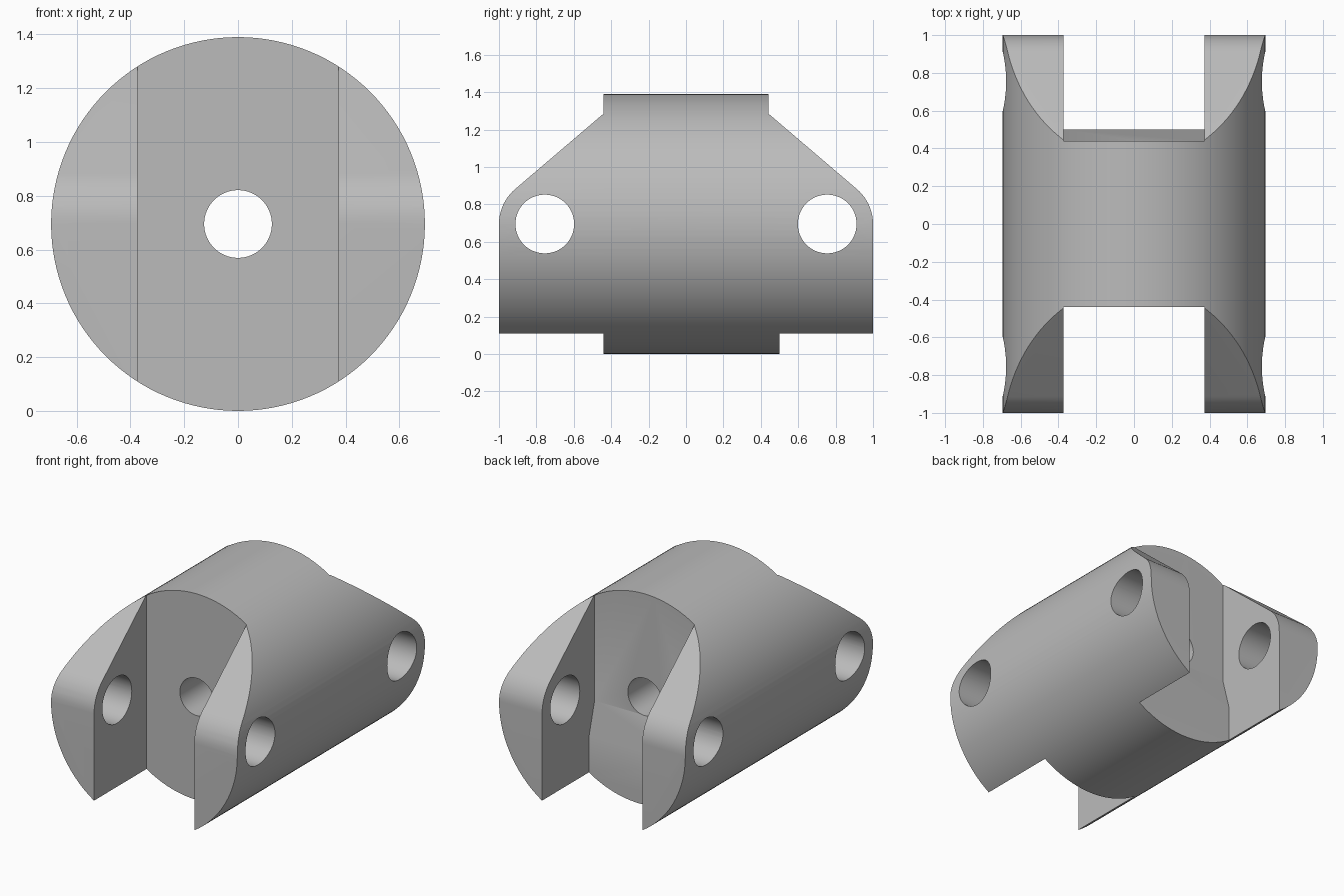
import bpy, bmesh, math
from math import sin, cos, radians
from mathutils import Matrix

cube = bpy.data.objects.get("Cube")
if cube:
    bpy.data.objects.remove(cube, do_unlink=True)

R = 0.695        # body radius, also the height of its axis
SLOT = 0.374     # half width of the fork slots
WEB = 0.44       # half thickness of the central web
PIN_Y = 0.755    # pin holes, measured along the body

steel = bpy.data.materials.new("plain_grey")
steel.use_nodes = True
grey = (0.5, 0.5, 0.5, 1)
steel.diffuse_color = grey
steel.node_tree.nodes["Principled BSDF"].inputs["Base Color"].default_value = grey


def finish(name, bm):
    bmesh.ops.recalc_face_normals(bm, faces=bm.faces)
    mesh = bpy.data.meshes.new(name)
    bm.to_mesh(mesh)
    bm.free()
    mesh.materials.append(steel)
    obj = bpy.data.objects.new(name, mesh)
    bpy.context.collection.objects.link(obj)
    return obj


def cylinder(name, radius, length, axis, y, sides):
    bm = bmesh.new()
    turn = Matrix.Rotation(radians(90), 4, axis)
    bmesh.ops.create_cone(bm, cap_ends=True, segments=sides, radius1=radius,
                          radius2=radius, depth=length,
                          matrix=Matrix.Translation((0, y, R)) @ turn)
    return finish(name, bm)


def prism(name, outline, half_width):
    """Extrude a (y, z) outline across x."""
    bm = bmesh.new()
    face = bm.faces.new([bm.verts.new((-half_width, y, z)) for y, z in outline])
    new = bmesh.ops.extrude_face_region(bm, geom=[face])["geom"]
    moved = [v for v in new if isinstance(v, bmesh.types.BMVert)]
    bmesh.ops.translate(bm, verts=moved, vec=(2 * half_width, 0, 0))
    return finish(name, bm)


def combine(target, tool, operation):
    mod = target.modifiers.new(tool.name, 'BOOLEAN')
    mod.operation = operation
    mod.solver = 'EXACT'
    mod.object = tool
    bpy.context.view_layer.objects.active = target
    bpy.ops.object.modifier_apply(modifier=mod.name)
    bpy.data.objects.remove(tool, do_unlink=True)


# Round body lying along y
body = cylinder("fork_coupling", R, 2, 'X', 0, 128)

# Side silhouette: rounded fork tips with slopes rising to the web
half = [(1, -0.2)]
half += [(PIN_Y + 0.245 * cos(radians(a)), R + 0.245 * sin(radians(a)))
         for a in range(0, 51, 5)]
half += [(WEB + 0.002, 1.284), (WEB + 0.002, 1.6)]
outline = half + [(-y, z) for y, z in reversed(half)]
combine(body, prism("side_outline", outline, 1), 'INTERSECT')

# Front slot is straight, rear slot has a step with a ramp below the bore
front_slot = [(-WEB, -0.3), (-WEB, 1.7), (-1.3, 1.7), (-1.3, -0.3)]
rear_slot = [(0.5, -0.3), (0.5, 0.35), (WEB, 0.57), (WEB, 1.7),
             (1.3, 1.7), (1.3, -0.3)]
combine(body, prism("front_slot", front_slot, SLOT), 'DIFFERENCE')
combine(body, prism("rear_slot", rear_slot, SLOT), 'DIFFERENCE')

# Central bore and the two cross pin holes
combine(body, cylinder("bore", 0.126, 3, 'X', 0, 64), 'DIFFERENCE')
for side in (-1, 1):
    combine(body, cylinder("pin_hole", 0.157, 3, 'Y', side * PIN_Y, 64), 'DIFFERENCE')

# Smooth the round surfaces, keep machined edges sharp
bpy.ops.object.select_all(action='DESELECT')
body.select_set(True)
bpy.context.view_layer.objects.active = body
bpy.ops.object.shade_smooth_by_angle(angle=radians(20))
